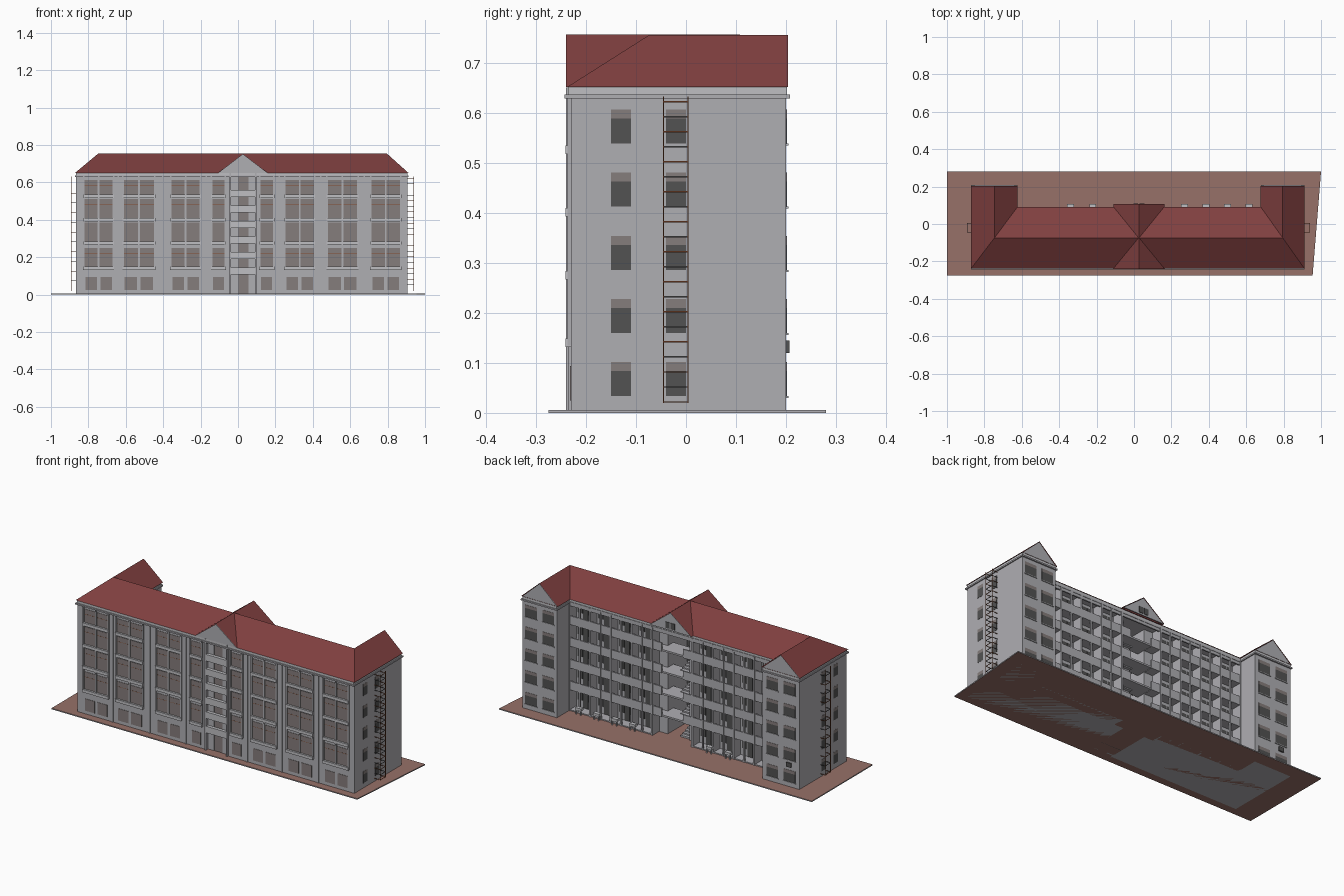
import bpy, bmesh, math
from mathutils import Matrix

if "Cube" in bpy.data.objects:
    bpy.data.objects.remove(bpy.data.objects["Cube"])


def material(name, rgb):
    m = bpy.data.materials.new(name)
    m.diffuse_color = (*rgb, 1)
    m.use_nodes = True
    m.node_tree.nodes["Principled BSDF"].inputs["Base Color"].default_value = m.diffuse_color
    return m


WALL = material("wall_grey", (0.43, 0.425, 0.45))
TRIM = material("light_trim", (0.52, 0.52, 0.54))
ROOF = material("roof_red", (0.215, 0.05, 0.05))
GLASS = material("brown_grey_glass", (0.235, 0.205, 0.2))
DARK = material("dark_opening", (0.085, 0.085, 0.085))
PAVE = material("paving_brown", (0.31, 0.165, 0.14))
RUST = material("rust_orange", (0.24, 0.075, 0.03))


def finish(name, bm, *mats):
    bmesh.ops.recalc_face_normals(bm, faces=bm.faces)
    me = bpy.data.meshes.new(name)
    bm.to_mesh(me)
    bm.free()
    for m in mats:
        me.materials.append(m)
    ob = bpy.data.objects.new(name, me)
    bpy.context.collection.objects.link(ob)
    return ob


def part(name, mat, boxes):
    """One object from boxes (x0, x1, y0, y1, z0, z1)."""
    bm = bmesh.new()
    for x0, x1, y0, y1, z0, z1 in boxes:
        mtx = (Matrix.Translation(((x0 + x1) / 2, (y0 + y1) / 2, (z0 + z1) / 2))
               @ Matrix.Diagonal((x1 - x0, y1 - y0, z1 - z0, 1)))
        bmesh.ops.create_cube(bm, size=1, matrix=mtx)
    return finish(name, bm, mat)


def poly(name, mat, verts, faces):
    bm = bmesh.new()
    vs = [bm.verts.new(v) for v in verts]
    for f in faces:
        bm.faces.new([vs[i] for i in f])
    return finish(name, bm, mat)


# Main levels and extents
L, R, FRONT, TOP = -0.865, 0.905, -0.23, 0.632
CL, CR, CX = -0.042, 0.095, 0.026           # stairwell
WL, WR = -0.63, 0.685                       # inner faces of the wings
PITCH = 0.126
FLOORS = [0.008 + PITCH * k for k in range(5)]

# Paved slab with one slanted end, grey rim
bm = bmesh.new()
face = bm.faces.new([bm.verts.new((x, y, 0)) for x, y in
                     ((-1, -0.275), (0.955, -0.275), (1, 0.28), (-1, 0.28))])
ext = bmesh.ops.extrude_face_region(bm, geom=[face])
bmesh.ops.translate(bm, vec=(0, 0, 0.006), verts=[v for v in ext["geom"] if isinstance(v, bmesh.types.BMVert)])
bm.normal_update()
for f in bm.faces:
    f.material_index = int(abs(f.normal.z) < 0.5)
finish("paved_slab", bm, PAVE, WALL)

# Body halves and wings
part("main_walls", WALL, [(L, CL, FRONT, 0.03, 0, TOP), (CR, R, FRONT, 0.03, 0, TOP)])
part("wing_walls", WALL, [(L, WL, 0.02, 0.2, 0, TOP), (WR, R, 0.02, 0.2, 0, TOP)])

# Cornice and eaves band
part("cornice", WALL, [
    (L - 0.006, R + 0.006, -0.243, 0.09, 0.628, 0.636),
    (L - 0.006, WL + 0.006, 0.05, 0.208, 0.628, 0.636),
    (WR - 0.006, R + 0.006, 0.05, 0.208, 0.628, 0.636)])
part("eaves_band", TRIM, [
    (L, R, -0.236, 0.087, 0.636, 0.651),
    (L, WL, 0.05, 0.202, 0.636, 0.651), (WR, R, 0.05, 0.202, 0.636, 0.651)])

# Roof: hipped front corners, wings running back to gables
E, H = 0.651, 0.755
RY, BY, GY = -0.074, 0.092, 0.204
xs = ((L - 0.006, -0.746, WL + 0.008), (R + 0.006, 0.795, WR - 0.008))
rv = []
for out, mid, inn in xs:
    rv += [(out, -0.238, E), (mid, RY, H), (inn, BY, E), (inn, GY, E), (out, GY, E), (mid, GY, H)]
poly("main_roof", ROOF, rv, [
    (0, 6, 7, 1), (2, 8, 7, 1),
    (0, 1, 5, 4), (2, 1, 5, 3), (6, 7, 11, 10), (8, 7, 11, 9),
    (0, 6, 8, 2), (0, 2, 3, 4), (6, 8, 9, 10)])
GL, GR = -0.11, 0.162
for nm, y in (("front_gable", -0.24), ("back_gable", 0.108)):
    poly(nm + "_roof", ROOF,
         [(GL, y, E), (GR, y, E), (CX, y, H + 0.001), (GL, RY, E), (GR, RY, E), (CX, RY, H + 0.001)],
         [(0, 2, 5, 3), (1, 2, 5, 4)])


# Gable end walls
def gable(name, x0, x1, y, inset):
    xm = (x0 + x1) / 2
    pts = [(x0, E), (x1, E), (xm, H - 0.003)]
    v = [(x, yy, z) for yy in (y, y + inset) for x, z in pts]
    poly(name, WALL, v, [(0, 1, 2), (3, 4, 5), (0, 1, 4, 3), (1, 2, 5, 4), (2, 0, 3, 5)])


gable("front_gable_wall", GL + 0.004, GR - 0.004, -0.2395, 0.006)
gable("back_gable_wall", GL + 0.004, GR - 0.004, 0.1, 0.006)
gable("left_wing_gable_wall", L, WL, 0.196, 0.006)
gable("right_wing_gable_wall", WR, R, 0.196, 0.006)
part("back_gable_window", DARK, [(CX - 0.03, CX - 0.004, 0.1, 0.109, 0.66, 0.695),
                                 (CX + 0.004, CX + 0.03, 0.1, 0.109, 0.66, 0.695)])

# Front window bays
GROUPS = [(-0.82, -0.67), (-0.61, -0.45), (-0.355, -0.205), (-0.137, -0.072),
          (0.12, 0.186), (0.255, 0.405), (0.48, 0.637), (0.715, 0.865)]
ROWS = [(0.15, 0.25), (0.285, 0.385), (0.41, 0.51), (0.535, 0.612)]
glass, bands, posts, bars, piers = [], [], [], [], []
for a, b in GROUPS:
    cells = [(a, b)] if b - a < 0.1 else [(a, (a + b) / 2 - 0.005), ((a + b) / 2 + 0.005, b)]
    for c, d in cells:
        glass.append((c + 0.004, d - 0.004, -0.232, -0.225, 0.025, 0.094))
        for z0, z1 in ROWS:
            glass.append((c, d, -0.232, -0.225, z0, z1))
            bars.append((c, d, -0.234, -0.23, z1 - 0.03, z1 - 0.027))
    for z0, z1 in ROWS:
        bands.append((a - 0.008, b + 0.008, -0.241, -0.225, z0 - 0.018, z0 - 0.001))
    edges = [a - 0.005, b + 0.005] + ([(a + b) / 2] if len(cells) == 2 else [])
    posts += [(x - 0.004, x + 0.004, -0.237, -0.225, 0.135, 0.628) for x in edges]
part("front_windows", GLASS, glass)
part("front_window_bars", RUST, [(x0, x1, -0.2325, -0.23, z0, z0 + 0.0015) for x0, x1, _, _, z0, _ in bars])
part("front_bay_ledges", TRIM, bands)
part("front_bay_posts", WALL, posts)

# Piers between the bays
for (a, b), (c, d) in zip(GROUPS[:-1], GROUPS[1:]):
    if not (b < CX < c):
        m = (b + c) / 2
        piers.append((m - 0.004, m + 0.004, -0.235, -0.225, 0.006, 0.628))
part("front_downpipes", WALL, piers)

# Stairwell: side fins, front parapets, glazing, slabs and flights
part("stairwell_fins", WALL, [(x - 0.004, x + 0.004, -0.24, -0.2, 0, 0.65) for x in (CL, CR)])
part("stairwell_parapets", TRIM, [(CL, CR, -0.238, -0.22, z, z + 0.038)
                                  for z in [0.107 + 0.083 * k for k in range(6)]])
part("stairwell_front_wall", WALL, [(CL, 0.0, -0.218, -0.21, 0, TOP), (0.055, CR, -0.218, -0.21, 0, TOP)])
part("stairwell_windows", GLASS, [(0.0, 0.055, -0.216, -0.212, 0, TOP)])
part("stairwell_slabs", WALL, [(CL, CR, -0.21, -0.13, z + 0.055, z + 0.063) for z in FLOORS]
     + [(CL, CR, -0.02, 0.085, z - 0.006, z + 0.004) for z in FLOORS[1:]])
part("stairwell_back_wall", DARK, [(CL, CR, -0.15, -0.145, 0, TOP)])
flights = []
for z in FLOORS[:-1]:
    for x0, ya, yb, za, zb in ((CL, 0.02, -0.13, z, z + 0.062), (CX, -0.13, 0.02, z + 0.062, z + PITCH)):
        n = 8
        for i in range(n):
            y = ya + (yb - ya) * (i + 0.5) / n
            zz = za + (zb - za) * (i + 1) / n
            flights.append((x0 + 0.005, x0 + 0.062, y - 0.0095, y + 0.0095, zz - 0.012, zz))
part("stair_flights", WALL, flights)

# Back galleries: slabs, parapets, columns, doors and windows
slabs, paras, cols, doors, wins, stoops, frames = [], [], [], [], [], [], []
for x0, x1 in ((WL, CL - 0.06), (CR + 0.06, WR)):
    n = 4
    w = (x1 - x0) / n
    for k, z in enumerate(FLOORS):
        slabs.append((x0, x1, 0.02, 0.088, max(z - 0.008, 0), z + 0.004))
        if k:
            paras.append((x0, x1, 0.08, 0.088, z - 0.008, z + 0.042))
        for i in range(n):
            c = x0 + w * (i + 0.5)
            doors.append((c - 0.016, c + 0.016, 0.025, 0.033, z + 0.005, z + 0.1))
            wins += [(c + s - 0.016, c + s + 0.016, 0.025, 0.033, z + 0.045, z + 0.1) for s in (-0.036, 0.036)]
    cols += [(x0 + w * i - 0.005, x0 + w * i + 0.005, 0.03, 0.091, 0, TOP) for i in range(n + 1)]
    # slim half-bay posts
    cols += [(x0 + w * (i + 0.5) - 0.004, x0 + w * (i + 0.5) + 0.004, 0.08, 0.09, 0, TOP) for i in range(n)]
for x0, x1 in ((CL - 0.06, CL), (CR, CR + 0.06)):
    slabs += [(x0, x1, 0.02, 0.088, z - 0.008, z + 0.004) for z in FLOORS[1:]]
    paras += [(x0, x1, 0.08, 0.088, z - 0.008, z + 0.042) for z in FLOORS[1:]]
part("gallery_slabs", WALL, slabs)
part("gallery_parapets", WALL, paras)
part("gallery_columns", WALL, cols)
part("gallery_doors", DARK, doors)
part("gallery_windows", DARK, wins)
part("gallery_top_beam", WALL, [(WL, WR, 0.08, 0.088, 0.612, TOP)])
for x in (-0.34, -0.22, 0.27, 0.385, 0.5, 0.615):
    stoops.append((x - 0.018, x + 0.018, 0.085, 0.108, 0.03, 0.045))
    stoops += [(x + s - 0.003, x + s + 0.003, 0.1, 0.107, 0, 0.03) for s in (-0.014, 0.014)]
part("ground_floor_ledges", TRIM, stoops)

# Windows on the ends and wing backs: dark pane with a blind above
panes, blinds, sills = [], [], []
for k in range(5):
    z = 0.034 + PITCH * k
    for lst, z0, z1 in ((panes, z, z + 0.05), (blinds, z + 0.05, z + 0.068)):
        for y in (-0.13, -0.02):
            lst.append((L - 0.001, L + 0.003, y - 0.02, y + 0.02, z0, z1))
            lst.append((R - 0.003, R + 0.001, y - 0.02, y + 0.02, z0, z1))
        for c in ((L + WL) / 2, (R + WR) / 2):
            for s in (-0.055, 0.055):
                lst.append((c + s - 0.037, c + s + 0.037, 0.196, 0.2015, z0, z1))
    for c in ((L + WL) / 2, (R + WR) / 2):
        sills += [(c + s - 0.04, c + s + 0.04, 0.198, 0.205, z - 0.004, z) for s in (-0.055, 0.055)]
part("side_window_panes", DARK, panes)
part("side_window_blinds", GLASS, blinds)
part("wing_window_sills", TRIM, sills)
part("wall_unit", DARK, [(L + 0.05, L + 0.08, 0.2, 0.207, 0.12, 0.145)])

# Fire ladders on both ends
t = 0.0012
for side, x, reach, step in (("right", R, 0.035, 0.03), ("left", L, -0.027, 0.052)):
    tip = x + reach
    lo, hi = min(x, tip), max(x, tip)
    rungs, dark = [], []
    for i in range(int(0.61 / step) + 1):
        z = 0.022 + step * i
        tgt = dark if i % 2 else rungs
        tgt.append((tip - t, tip + t, -0.045, 0.004, z - t, z + t))
        tgt += [(lo, hi, y - t, y + t, z - t, z + t) for y in (-0.045, 0.004)]
    rungs += [(tip - t, tip + t, y - t, y + t, 0.02, 0.632) for y in (-0.045, 0.004)]
    part(side + "_ladder_rust", RUST, rungs)
    part(side + "_ladder_dark", DARK, dark)
